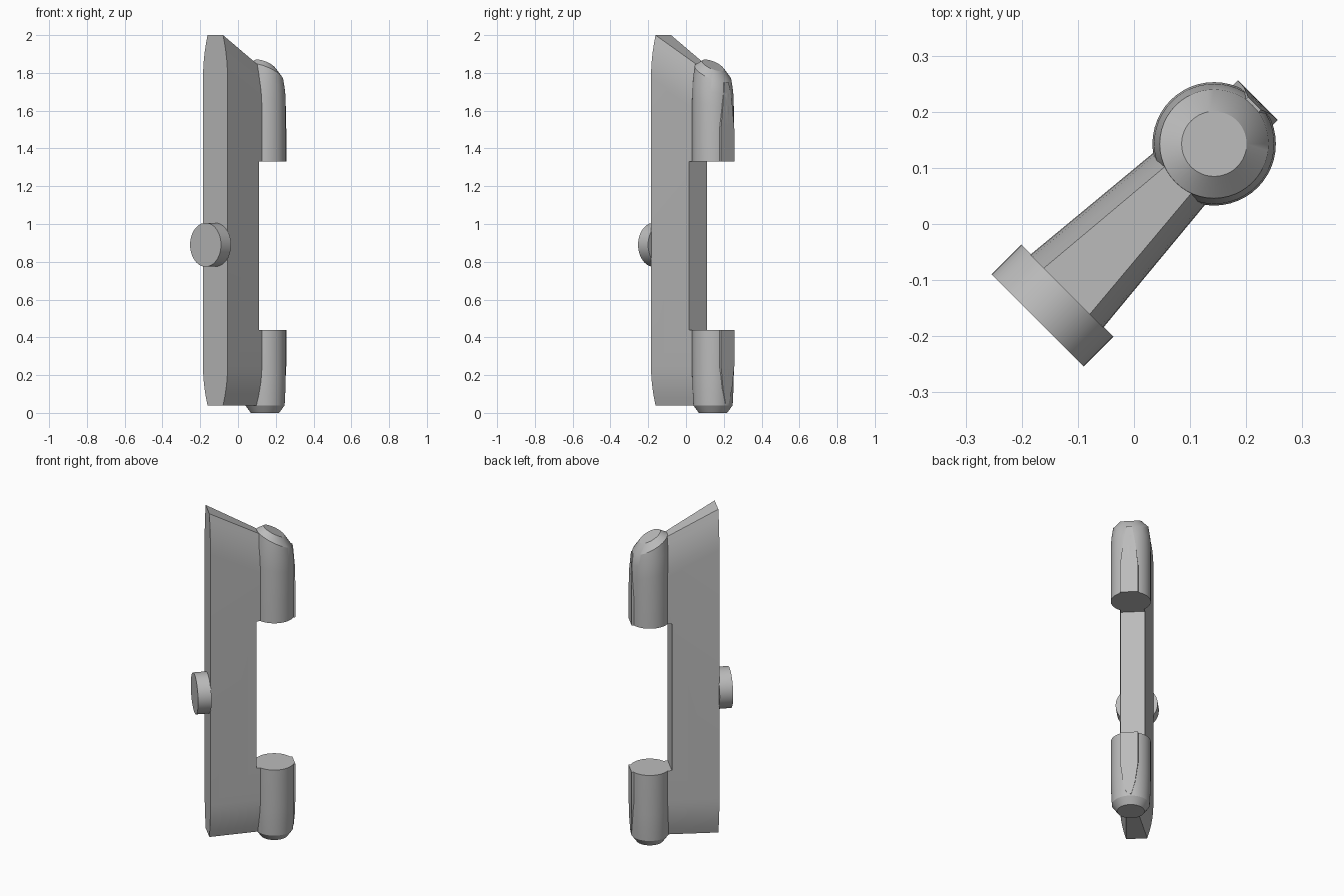
import bpy, bmesh, math
from mathutils import Matrix, Vector

if "Cube" in bpy.data.objects:
    bpy.data.objects.remove(bpy.data.objects["Cube"], do_unlink=True)

grey = bpy.data.materials.new("plain grey")
grey.use_nodes = True
GREY = (0.5, 0.5, 0.5, 1)
grey.diffuse_color = GREY
grey.node_tree.nodes["Principled BSDF"].inputs["Base Color"].default_value = GREY

# The whole handle is built along x, then turned to stand diagonally
TURN = Matrix.Rotation(math.radians(45), 4, "Z")
POST_X, POST_R = 0.202, 0.11
FRONT, SLOPE = -0.17, -0.55


def loft(name, rings):
    """Skin a stack of equal-length rings and cap both ends."""
    bm = bmesh.new()
    loops = [[bm.verts.new(TURN @ Vector(p)) for p in ring] for ring in rings]
    n = len(loops[0])
    for a, b in zip(loops, loops[1:]):
        for i in range(n):
            j = (i + 1) % n
            bm.faces.new((a[i], a[j], b[j], b[i]))
    bm.faces.new(loops[0][::-1])
    bm.faces.new(loops[-1])
    bmesh.ops.recalc_face_normals(bm, faces=bm.faces)
    mesh = bpy.data.meshes.new(name)
    bm.to_mesh(mesh)
    bm.free()
    mesh.materials.append(grey)
    ob = bpy.data.objects.new(name, mesh)
    bpy.context.collection.objects.link(ob)
    return ob


def smooth(ob):
    bpy.ops.object.select_all(action="DESELECT")
    ob.select_set(True)
    bpy.context.view_layer.objects.active = ob
    bpy.ops.object.shade_smooth_by_angle(angle=math.radians(28))


def section(x0, x1, w0, w1, z, slope=0):
    """Trapezoid section, optionally falling towards the back."""
    zb = z + slope * (x1 - x0)
    return [(x0, -w0, z), (x1, -w1, zb), (x1, w1, zb), (x0, w0, z)]


def disc(r, z, slope=0, n=48):
    """Round section of a post, optionally tilted towards the back."""
    ring = []
    for i in range(n):
        a = math.tau * i / n
        dx = r * math.cos(a)
        ring.append((POST_X + dx, r * math.sin(a), z + slope * dx))
    return ring


# Blade: tapered web, rounded in towards both ends, with a sloping top
def blade_section(t, z, slope=0):
    pinch = t * t
    return section(FRONT, 0.15, 0.092 - 0.034 * pinch, 0.062 - 0.032 * pinch, z, slope)


STEPS = [i / 5 for i in range(6)]
rings = [blade_section(t, 0.25 - 0.21 * t) for t in reversed(STEPS)]
rings += [blade_section(t, 1.77 + 0.23 * t, SLOPE) for t in STEPS]
blade = loft("blade", rings)

# Gap in the blade between the two posts
cutter = loft("gap_cutter", [section(0.09, 0.3, 0.2, 0.2, z) for z in (0.44, 1.33)])
cutter.hide_render = True
cut = blade.modifiers.new("gap", "BOOLEAN")
cut.operation = "DIFFERENCE"
cut.object = cutter
bpy.context.view_layer.objects.active = blade
bpy.ops.object.modifier_apply(modifier=cut.name)
bpy.data.objects.remove(cutter, do_unlink=True)
smooth(blade)

# Posts: chamfered foot below, tilted chamfered cap above
smooth(loft("lower_post", [disc(0.075, 0), disc(0.104, 0.04), disc(0.108, 0.12),
                           disc(POST_R, 0.2), disc(POST_R, 0.44)]))
smooth(loft("upper_post", [disc(POST_R, 1.33), disc(POST_R, 1.64, -0.2),
                           disc(0.107, 1.73, -0.4), disc(0.097, 1.80, -0.52),
                           disc(0.058, 1.84, -0.53)]))

# Flat ribs on the backs of the posts: (height, half width, outer face)
RIBS = {
    "lower_rib": [(0.05, 0.012, 0.308), (0.13, 0.034, 0.311), (0.25, 0.05, 0.312), (0.44, 0.05, 0.312)],
    "upper_rib": [(1.33, 0.05, 0.312), (1.5, 0.05, 0.312), (1.64, 0.034, 0.311), (1.75, 0.016, 0.304)],
}
for name, rows in RIBS.items():
    smooth(loft(name, [section(0.25, x, w, w, z) for z, w, x in rows]))

# Round button on the front edge
button = []
for x in (-0.243, FRONT + 0.002):
    angles = [math.tau * i / 48 for i in range(48)]
    button.append([(x, 0.116 * math.cos(a), 0.89 + 0.116 * math.sin(a)) for a in angles])
smooth(loft("button", button))
